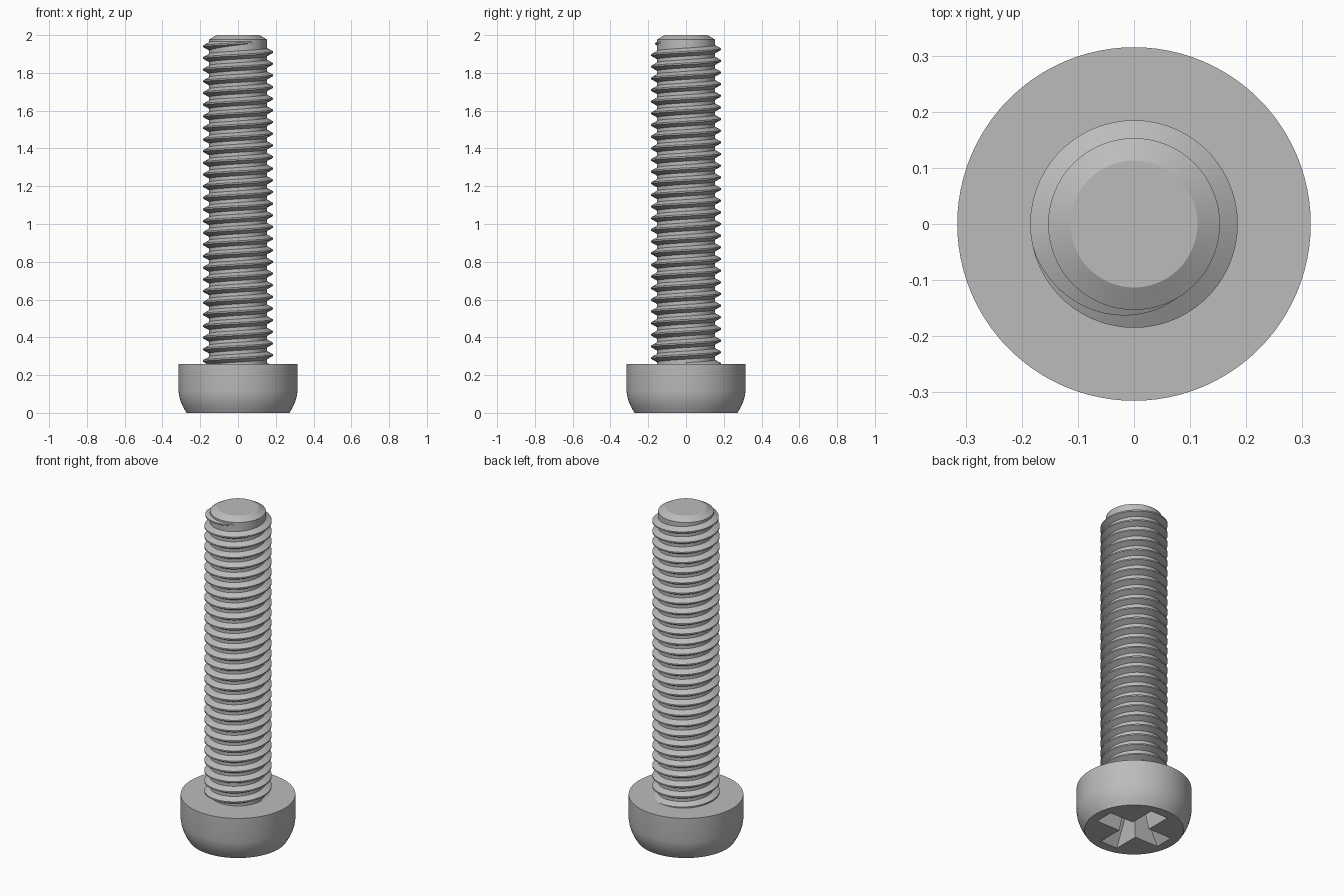
import bpy, bmesh
from math import cos, sin, pi, radians

cube = bpy.data.objects.get("Cube")
if cube:
    bpy.data.objects.remove(cube, do_unlink=True)

steel = bpy.data.materials.new("grey steel")
steel.use_nodes = True
GREY = (0.5, 0.5, 0.5, 1)
steel.diffuse_color = GREY
steel.node_tree.nodes["Principled BSDF"].inputs["Base Color"].default_value = GREY


def make(name, bm):
    bmesh.ops.recalc_face_normals(bm, faces=bm.faces)
    mesh = bpy.data.meshes.new(name)
    bm.to_mesh(mesh)
    bm.free()
    mesh.materials.append(steel)
    obj = bpy.data.objects.new(name, mesh)
    bpy.context.collection.objects.link(obj)
    return obj


def bridge(bm, a, b):
    for i in range(len(a)):
        j = (i + 1) % len(a)
        bm.faces.new((a[i], a[j], b[j], b[i]))


def stack(name, rings):
    """Closed solid from a list of point loops, bottom to top."""
    bm = bmesh.new()
    loops = [[bm.verts.new(p) for p in ring] for ring in rings]
    for a, b in zip(loops, loops[1:]):
        bridge(bm, a, b)
    bm.faces.new(loops[0])
    bm.faces.new(loops[-1])
    return make(name, bm)


def circle(r, z, n=96):
    return [(r * cos(2 * pi * i / n), r * sin(2 * pi * i / n), z) for i in range(n)]


def cross(length, half, z):
    """Outline of a four-winged cross."""
    pts = []
    for k in range(4):
        c, s = cos(k * pi / 2), sin(k * pi / 2)
        for x, y in ((length, -half), (length, half), (half, half)):
            pts.append((x * c - y * s, x * s + y * c, z))
    return pts


def smooth(obj, angle=30):
    bpy.ops.object.select_all(action="DESELECT")
    obj.select_set(True)
    bpy.context.view_layer.objects.active = obj
    bpy.ops.object.shade_smooth_by_angle(angle=radians(angle))


# Head with rounded lower rim
head = stack("head", [circle(r, z) for r, z in (
    (0.272, 0), (0.287, 0.025), (0.300, 0.052), (0.310, 0.082),
    (0.315, 0.115), (0.315, 0.26))])

# Tapered cross recess in the drive face
cutter = stack("recess_cutter", [cross(0.222, 0.059, -0.01),
                                 cross(0.11, 0.035, 0.16)])
cutter.hide_render = True
cutter.hide_viewport = True
cut = head.modifiers.new("recess", "BOOLEAN")
cut.operation = "DIFFERENCE"
cut.solver = "EXACT"
cut.object = cutter
bpy.context.view_layer.update()
evaluated = head.evaluated_get(bpy.context.evaluated_depsgraph_get())
head.data = bpy.data.meshes.new_from_object(evaluated)
head.modifiers.clear()
bpy.data.objects.remove(cutter, do_unlink=True)
smooth(head, 25)

# Shaft core with chamfered tip
core = stack("shaft_core", [circle(r, z) for r, z in (
    (0.153, 0.24), (0.153, 1.977), (0.113, 2.0))])
smooth(core, 25)

# Right-handed thread that fades out near the tip
PITCH, STEPS = 0.0617, 60
ROOT, CREST = 0.150, 0.185
first, last, fade = -27 * 360, 310, 195
bm = bmesh.new()
rows = []
for i in range(int((last - first) / 360 * STEPS) + 1):
    deg = first + i * 360 / STEPS
    a = radians(deg)
    z = 1.91 + PITCH * deg / 360
    k = 1 if deg < fade else max(0.04, (last - deg) / (last - fade))
    crest = ROOT + (CREST - ROOT) * k
    flat = PITCH / 16
    foot = flat + 0.0195 * k
    rows.append([bm.verts.new((r * cos(a), r * sin(a), z + dz)) for r, dz in (
        (ROOT, -foot), (crest, -flat), (crest, flat), (ROOT, foot))])
for a, b in zip(rows, rows[1:]):
    bridge(bm, a, b)
bm.faces.new(rows[0])
bm.faces.new(rows[-1])
smooth(make("thread", bm), 25)
